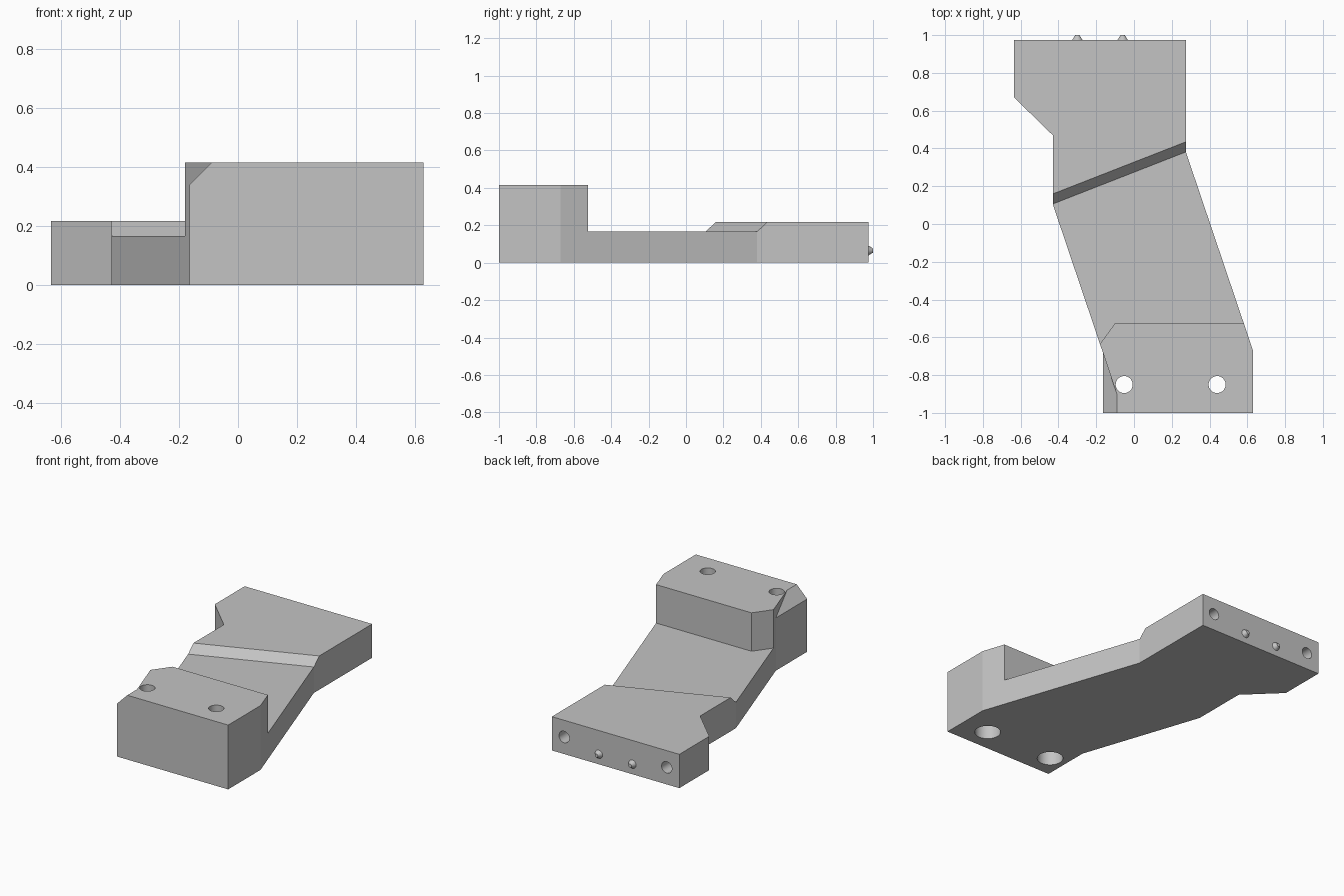
import bpy, bmesh, math
from mathutils import Matrix

cube = bpy.data.objects.get("Cube")
if cube:
    bpy.data.objects.remove(cube, do_unlink=True)

grey = bpy.data.materials.new("plain grey")
grey.use_nodes = True
colour = (0.55, 0.55, 0.55, 1)
grey.diffuse_color = colour
grey.node_tree.nodes["Principled BSDF"].inputs["Base Color"].default_value = colour


def finish(name, bm):
    bmesh.ops.recalc_face_normals(bm, faces=bm.faces)
    mesh = bpy.data.meshes.new(name)
    bm.to_mesh(mesh)
    bm.free()
    mesh.materials.append(grey)
    obj = bpy.data.objects.new(name, mesh)
    bpy.context.collection.objects.link(obj)
    return obj


def loft(name, low, z0, z1, high=None):
    """Solid between two matching plan outlines at two heights."""
    bm = bmesh.new()
    a = [bm.verts.new((x, y, z0)) for x, y in low]
    b = [bm.verts.new((x, y, z1)) for x, y in (high or low)]
    bm.faces.new(a)
    bm.faces.new(b)
    for i in range(len(a)):
        j = (i + 1) % len(a)
        bm.faces.new((a[i], a[j], b[j], b[i]))
    bmesh.ops.remove_doubles(bm, verts=bm.verts, dist=0.0001)
    return finish(name, bm)


def rod(name, centre, r1, r2, length, along_y=False):
    bm = bmesh.new()
    turn = Matrix.Rotation(-math.pi / 2, 4, 'X') if along_y else Matrix()
    bmesh.ops.create_cone(bm, cap_ends=True, segments=32, radius1=r1, radius2=r2,
                          depth=length, matrix=Matrix.Translation(centre) @ turn)
    return finish(name, bm)


def cut(body, cutter):
    cutter.hide_render = True
    mod = body.modifiers.new("cut", 'BOOLEAN')
    mod.operation = 'DIFFERENCE'
    mod.solver = 'EXACT'
    mod.object = cutter
    bpy.context.view_layer.objects.active = body
    bpy.ops.object.modifier_apply(modifier=mod.name)
    bpy.data.objects.remove(cutter, do_unlink=True)


# Full-height blank of the bracket
TOP, ARM, PLATE, BACK = 0.415, 0.167, 0.218, 0.975
bracket = loft("bracket_body", [
    (-0.165, -1), (0.63, -1), (0.63, -0.67), (0.275, 0.38), (0.275, BACK),
    (-0.635, BACK), (-0.635, 0.67), (-0.43, 0.47), (-0.43, 0.105), (-0.165, -0.68)], 0, TOP)

# Lowered arm, ending in a skewed ramp, and the rear plate
front = [(-0.26, -0.745), (-0.10, -0.525), (0.9, -0.525)]
ramp = [(0.9, 0.626), (-0.9, -0.078)]
rise = 0.5 - ARM
cut(bracket, loft("arm_cutter", front + ramp, ARM, 0.5,
                  front + [(x, y + rise * 1.05) for x, y in ramp]))
cut(bracket, loft("plate_cutter", [(-1, -0.2), (1, -0.2), (1, 1.2), (-1, 1.2)], PLATE, 0.6))

# Corner chamfer that stops at the slanted side
def chamfer(xc):
    yc = -0.68 - (xc + 0.165) * 0.785 / 0.265
    return [(-0.3, -1.1), (xc, -1.1), (xc, yc), (-0.165, -0.68), (-0.3, -0.68)]

cut(bracket, loft("chamfer_cutter", chamfer(-0.165), 0.34, 0.45, chamfer(-0.055)))

# Counterbored bolt holes
for x in (-0.052, 0.44):
    cut(bracket, rod("bolt_hole", (x, -0.85, 0.2), 0.045, 0.045, 1))
    cut(bracket, rod("counterbore", (x, -0.85, 0.05), 0.078, 0.078, 0.3))

# Screw holes in the back edge
for x in (0.187, -0.545):
    cut(bracket, rod("screw_hole", (x, BACK, 0.11), 0.037, 0.037, 0.5, True))

# Tapered locating pins
for side, x in (("left", -0.06), ("right", -0.30)):
    rod(side + "_pin", (x, 0.985, 0.065), 0.03, 0.011, 0.03, True)

# Flat faces with smooth bores
for obj in bpy.context.collection.objects:
    if obj.type == 'MESH' and obj.data.materials and obj.data.materials[0] == grey:
        bpy.ops.object.select_all(action='DESELECT')
        obj.select_set(True)
        bpy.context.view_layer.objects.active = obj
        bpy.ops.object.shade_smooth_by_angle(angle=math.radians(15))
